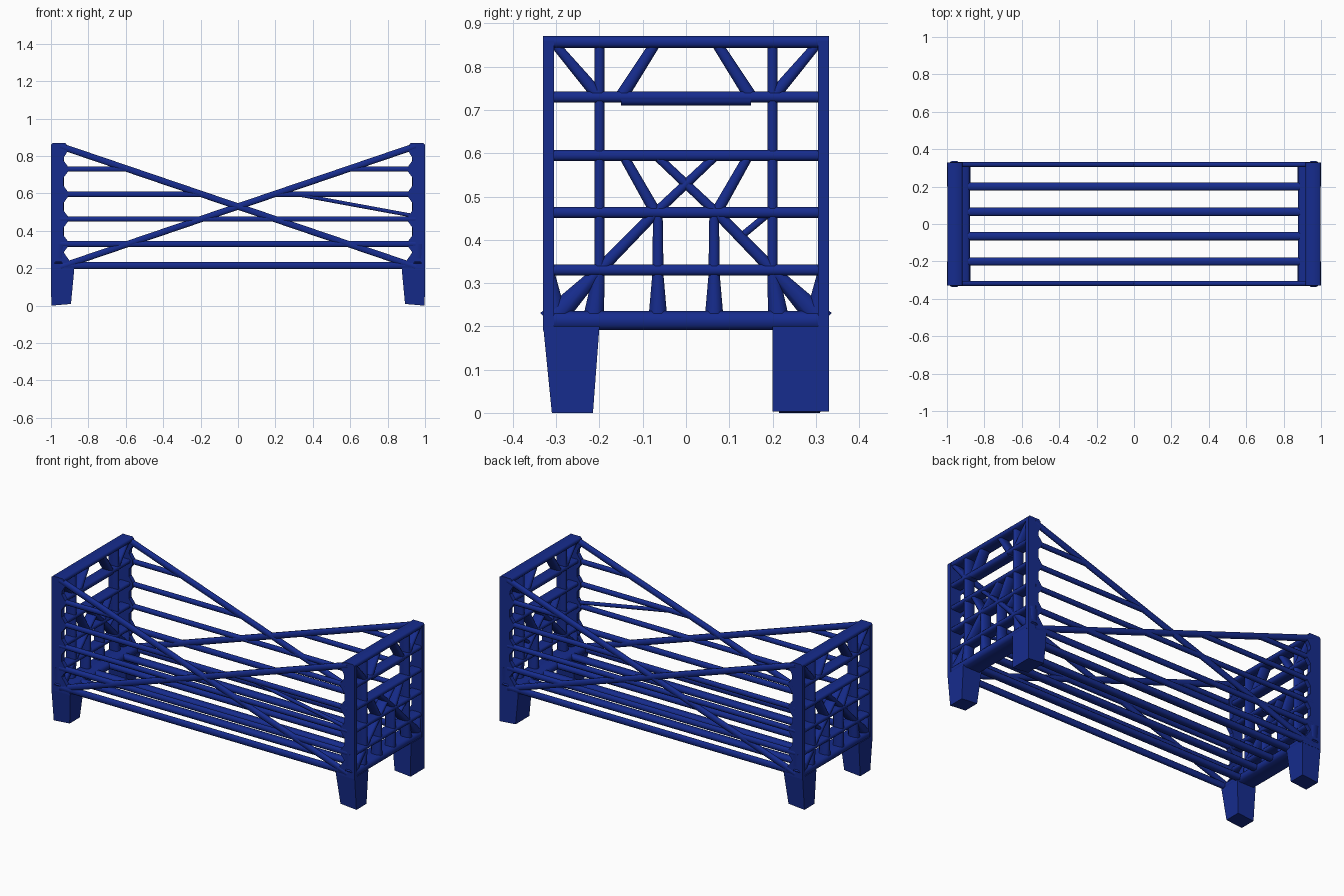
import bpy, bmesh
from mathutils import Vector

if "Cube" in bpy.data.objects:
    bpy.data.objects.remove(bpy.data.objects["Cube"])

blue = bpy.data.materials.new("dark_blue")
blue.diffuse_color = (0.008, 0.025, 0.27, 1)
blue.use_nodes = True
blue.node_tree.nodes["Principled BSDF"].inputs["Base Color"].default_value = blue.diffuse_color


def finish(name, bm, smooth=False):
    bmesh.ops.recalc_face_normals(bm, faces=bm.faces)
    me = bpy.data.meshes.new(name)
    bm.to_mesh(me)
    bm.free()
    ob = bpy.data.objects.new(name, me)
    bpy.context.collection.objects.link(ob)
    me.materials.append(blue)
    if smooth:
        for p in me.polygons:
            p.use_smooth = len(p.vertices) == 4
    return ob


def loft(name, rings, smooth=False):
    """Join two matching rings of points into a closed solid."""
    bm = bmesh.new()
    a, b = [[bm.verts.new(p) for p in r] for r in rings]
    n = len(a)
    for i in range(n):
        bm.faces.new((a[i], a[(i + 1) % n], b[(i + 1) % n], b[i]))
    bm.faces.new(a[::-1])
    bm.faces.new(b)
    return finish(name, bm, smooth)


def bar(name, p, q, width, depth, axis, width_end=None):
    """Eight-sided chamfered bar; depth is measured along the given axis."""
    p, q, axis = Vector(p), Vector(q), Vector(axis)
    side = (q - p).cross(axis).normalized()
    rings = []
    for c, w in ((p, width), (q, width_end or width)):
        h, d = w / 2, depth / 2
        k = min(h, d) * 0.55
        sec = [(h, d - k), (h - k, d), (k - h, d), (-h, d - k),
               (-h, k - d), (k - h, -d), (h - k, -d), (h, k - d)]
        rings.append([c + side * u + axis * v for u, v in sec])
    return loft(name, rings, True)


X, Y = (1, 0, 0), (0, 1, 0)
levels = [0.33, 0.463, 0.595, 0.73]
SLOPE, MID = 0.34, 0.53

for s, end in ((-1, "left"), (1, "right")):
    # horizontal end rails
    for z in levels:
        bar(f"{end}_end_rail", (s * .96, -.32, z), (s * .96, .32, z), .025, .07, X)
    bar(f"{end}_top_rail", (s * .958, -.33, .857), (s * .958, .33, .857), .027, .08, X)
    bar(f"{end}_bottom_beam", (s * .938, -.32, .213), (s * .938, .32, .213), .044, .12, X)
    bar(f"{end}_thick_rail", (s * .96, -.15, .726), (s * .96, .15, .726), .032, .07, X)

    for t in (-1, 1):
        # corner post, with flares where the rails meet it
        prof = [(1, .19), (1, .86), (.95, .87), (.908, .83), (.93, .795)]
        for z in reversed(levels):
            prof += [(.932, z + .045), (.908, z + .012), (.908, z - .012), (.932, z - .045)]
        prof += [(.88, .21), (.88, .19)]
        loft(f"{end}_corner_post",
             [[(s * x, t * y, z) for x, z in prof] for y in (.305, .33)])

        # tapered leg
        straight = s == 1 and t == 1
        y0, y1 = (.2, .33) if straight else (.215, .31)
        top = [(.875, .2), (1, .2), (1, .33), (.875, .33)]
        foot = [(.893, y0, .012), (.998, y0, .003), (.998, y1, .003), (.893, y1, .012)]
        loft(f"{end}_leg", [[(s * x, t * y, .2) for x, y in top],
                            [(s * x, t * y, z if straight else z - .003) for x, y, z in foot]])

        # lattice struts of the end panel: (y, z) to (y, z), start width, end width
        struts = [
            (.2, .33, .2, .86, .023, .023),
            (.31, .86, .2, .73, .02, .03),
            (.07, .855, .15, .73, .024, .03),
            (.145, .595, .07, .463, .022, .026),
            (-.07, .595, .07, .463, .02, .022),
            (.07, .463, .2, .33, .024, .028),
            (.2, .33, .315, .21, .025, .06),
            (.2, .33, .215, .21, .025, .05),
            (.065, .463, .065, .33, .022, .026),
            (.065, .33, .065, .21, .024, .045),
            (.318, .33, .3, .2, .025, .06),
        ]
        for y0, z0, y1, z1, w0, w1 in struts:
            bar(f"{end}_lattice_strut", (s * .96, t * y0, z0), (s * .96, t * y1, z1),
                w0, .062, X, w1)
    # short odd brace
    bar(f"{end}_short_brace", (s * .96, .13, .41), (s * .96, .2, .468), .016, .05, X)

for t, side in ((-1, "front"), (1, "back")):
    y = t * .318
    # crossed diagonals
    for s in (-1, 1):
        bar(f"{side}_diagonal", (s * .95, y, MID + SLOPE * .95),
            (-s * .95, y, MID - SLOPE * .95), .034, .026, Y)
        # upper rails stop at the diagonals
        for z in (.595, .73):
            bar(f"{side}_upper_rail", (s * .95, y, z), (s * (z - MID) / SLOPE, y, z),
                .028, .024, Y)
    # full-length side rails
    for z, w in ((.463, .028), (.33, .032), (.215, .036)):
        bar(f"{side}_rail", (-.95, y, z), (.95, y, z), w, .026, Y)

# single slanted brace on the front
bar("front_slanted_brace", (.33, -.318, .592), (.95, -.318, .478), .02, .02, Y)

# floor slats
for y in (-.2, -.065, .065, .2):
    bar("floor_slat", (-.93, y, .215), (.93, y, .215), .034, .044, Y)
